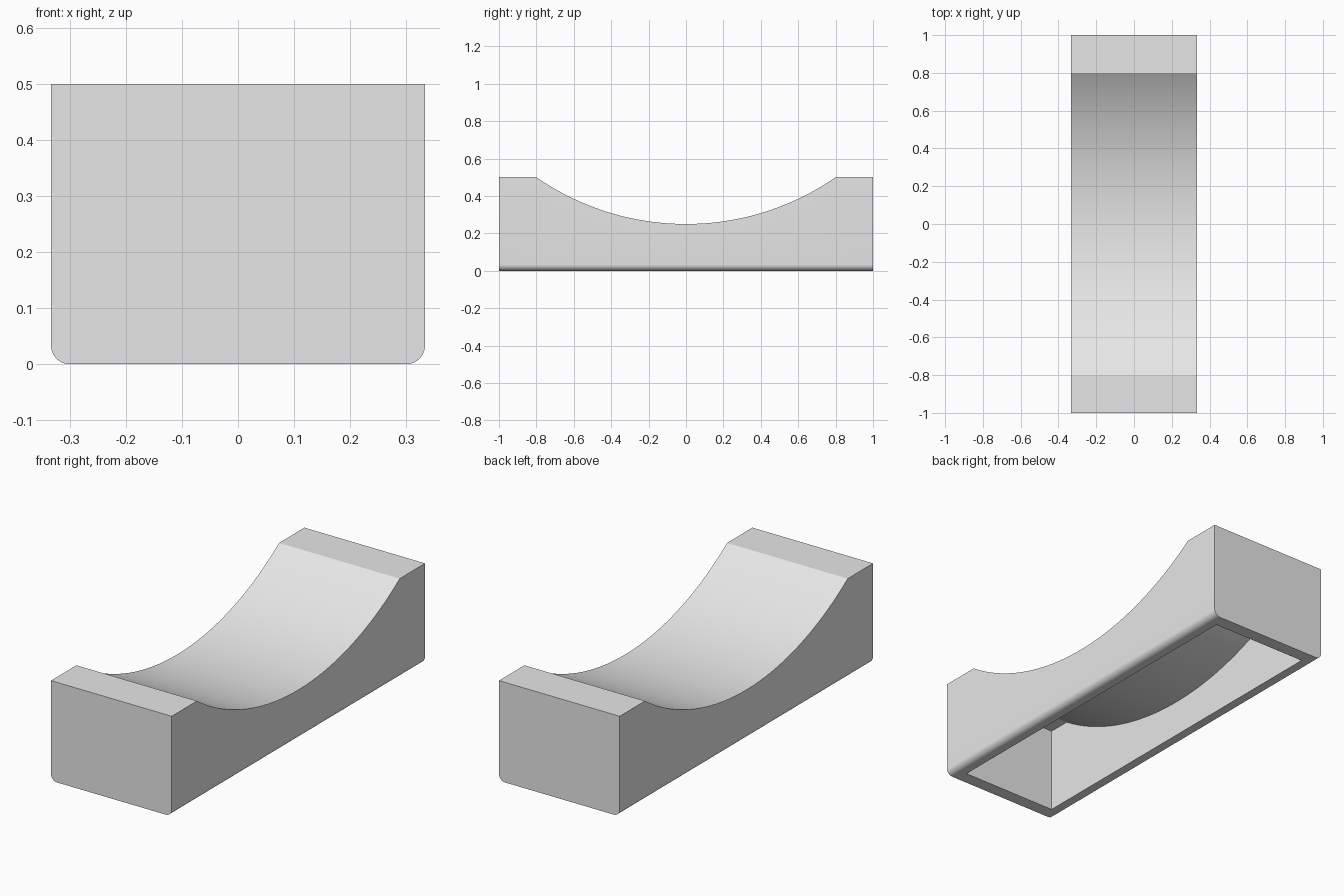
import bpy
import bmesh
import math

cube = bpy.data.objects.get("Cube")
if cube:
    bpy.data.objects.remove(cube, do_unlink=True)

HALF_W, HALF_L, HEIGHT = 1 / 3, 1.0, 0.5
WALL = 1 / 15
ROUND = 1 / 30
RADIUS = 1.405               # radius of the saddle curve
CENTRE_Z = 0.25 + RADIUS     # height of its centre

grey = bpy.data.materials.new("plain grey")
grey.use_nodes = True
grey.diffuse_color = (0.8, 0.8, 0.8, 1)
grey.node_tree.nodes["Principled BSDF"].inputs["Base Color"].default_value = (0.8, 0.8, 0.8, 1)


def saddle_prism(name, half_w, half_l, bottom, top, radius, steps=64):
    """Block with a concave arc across its top, extruded along x."""
    a = math.acos((CENTRE_Z - top) / radius)
    profile = [(-half_l, bottom), (half_l, bottom), (half_l, top)]
    for i in range(steps + 1):
        t = a - 2 * a * i / steps
        profile.append((radius * math.sin(t), CENTRE_Z - radius * math.cos(t)))
    profile.append((-half_l, top))

    bm = bmesh.new()
    face = bm.faces.new([bm.verts.new((-half_w, y, z)) for y, z in profile])
    new = bmesh.ops.extrude_face_region(bm, geom=[face])["geom"]
    verts = [v for v in new if isinstance(v, bmesh.types.BMVert)]
    bmesh.ops.translate(bm, verts=verts, vec=(2 * half_w, 0, 0))
    bmesh.ops.recalc_face_normals(bm, faces=bm.faces)
    mesh = bpy.data.meshes.new(name)
    bm.to_mesh(mesh)
    bm.free()
    mesh.materials.append(grey)
    obj = bpy.data.objects.new(name, mesh)
    bpy.context.collection.objects.link(obj)
    return obj


# Outer body with its two long bottom edges rounded
body = saddle_prism("saddle_block", HALF_W, HALF_L, 0, HEIGHT, RADIUS)
bm = bmesh.new()
bm.from_mesh(body.data)
long_edges = [e for e in bm.edges
              if all(v.co.z < 0.001 for v in e.verts)
              and abs(e.verts[0].co.y - e.verts[1].co.y) > 1]
bmesh.ops.bevel(bm, geom=long_edges, offset=ROUND, offset_type='OFFSET',
                segments=10, profile=0.5, affect='EDGES')
bm.to_mesh(body.data)
bm.free()

# Hollow underside, an even wall thickness inside the body
cavity = saddle_prism("cavity_cutter", HALF_W - WALL, HALF_L - WALL, -0.1,
                      HEIGHT - WALL, RADIUS + WALL)
cavity.hide_render = True
cut = body.modifiers.new("hollow", 'BOOLEAN')
cut.operation = 'DIFFERENCE'
cut.solver = 'EXACT'
cut.object = cavity

bpy.ops.object.select_all(action='DESELECT')
body.select_set(True)
bpy.context.view_layer.objects.active = body
bpy.ops.object.modifier_apply(modifier=cut.name)
bpy.data.objects.remove(cavity, do_unlink=True)
bpy.ops.object.shade_smooth_by_angle(angle=math.radians(20))
